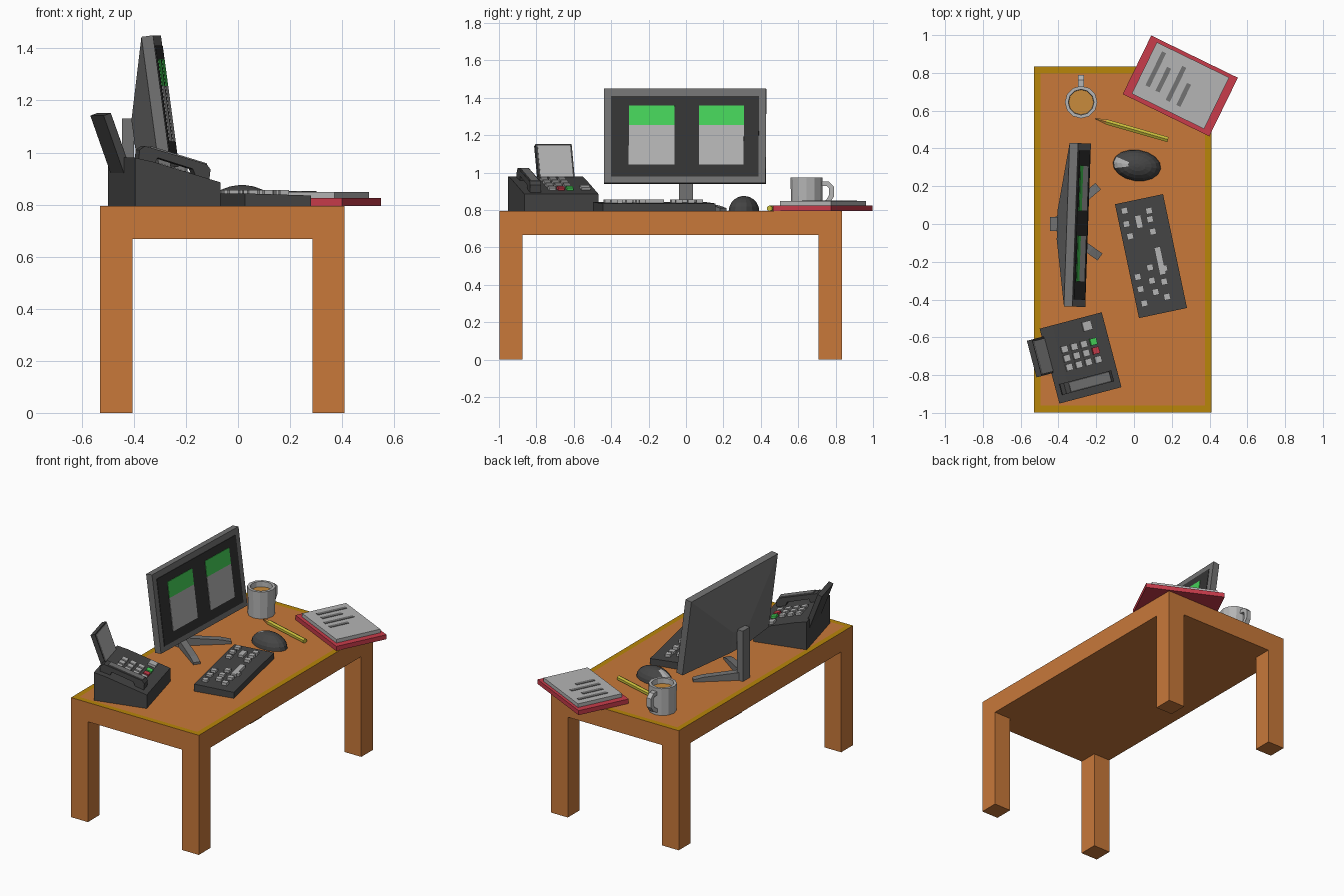
import bpy, bmesh
from math import radians, cos, sin, pi, atan2
from mathutils import Matrix, Vector

if "Cube" in bpy.data.objects:
    bpy.data.objects.remove(bpy.data.objects["Cube"])

def material(name, r, g, b):
    m = bpy.data.materials.new(name)
    m.diffuse_color = (r, g, b, 1)
    m.use_nodes = True
    m.node_tree.nodes["Principled BSDF"].inputs["Base Color"].default_value = m.diffuse_color
    return m

WOOD = material("wood", .58, .19, .042)
TRIM = material("trim", .48, .24, .003)
DARK = material("dark", .06, .06, .06)
BLACK = material("black", .035, .035, .035)
MID = material("mid_grey", .17, .17, .17)
LIGHT = material("light_grey", .46, .46, .46)
RED = material("red", .58, .045, .07)
GREEN = material("green", .06, .65, .1)
YELLOW = material("yellow", .58, .51, .045)
COFFEE = material("coffee", .58, .26, .045)
TOP = .795

def finish(name, bm, mats, frame=Matrix()):
    bmesh.ops.recalc_face_normals(bm, faces=bm.faces)
    me = bpy.data.meshes.new(name)
    bm.to_mesh(me)
    bm.free()
    for m in mats:
        me.materials.append(m)
    ob = bpy.data.objects.new(name, me)
    ob.matrix_world = frame
    bpy.context.collection.objects.link(ob)
    return ob

def place(x, y, z=0, turn=0, tilt=0):
    return (Matrix.Translation((x, y, z)) @ Matrix.Rotation(radians(turn), 4, 'Z')
            @ Matrix.Rotation(radians(tilt), 4, 'Y'))

def box(name, lo, hi, mat, frame=Matrix()):
    bm = bmesh.new()
    bmesh.ops.create_cube(bm, size=1)
    for v in bm.verts:
        v.co = Vector([(a + b) / 2 + c * (b - a) for a, b, c in zip(lo, hi, v.co)])
    return finish(name, bm, [mat], frame)

def slab(name, x, y, z, sx, sy, sz, mat, frame=Matrix()):
    """Box centred on x, y and standing on z."""
    return box(name, (x - sx/2, y - sy/2, z), (x + sx/2, y + sy/2, z + sz), mat, frame)

def prism(name, pts, width, mat, frame=Matrix()):
    """Side profile in x, z extruded along y."""
    bm = bmesh.new()
    f = bm.faces.new([bm.verts.new((x, -width/2, z)) for x, z in pts])
    r = bmesh.ops.extrude_face_region(bm, geom=[f])
    for v in r["geom"]:
        if isinstance(v, bmesh.types.BMVert):
            v.co.y += width
    return finish(name, bm, [mat], frame)

def lathe(bm, rings, n, mat_of=lambda i: 0):
    loops = [[bm.verts.new((r * cos(2*pi*k/n), r * sin(2*pi*k/n), z)) for k in range(n)]
             for r, z in rings]
    for i in range(len(loops) - 1):
        for k in range(n):
            f = bm.faces.new((loops[i][k], loops[i][(k+1) % n],
                              loops[i+1][(k+1) % n], loops[i+1][k]))
            f.material_index = mat_of(i)
    bm.faces.new(loops[0])
    bm.faces.new(loops[-1]).material_index = mat_of(len(loops) - 1)

# Desk: top with an inset trim border, four legs
desk = bmesh.new()
bmesh.ops.create_cube(desk, size=1)
for v in desk.verts:
    v.co = Vector((-.06 + v.co.x * .94, -.082 + v.co.y * 1.83, (.667 + TOP)/2 + v.co.z * (TOP - .667)))
lid = max(desk.faces, key=lambda f: f.calc_center_median().z)
for f in bmesh.ops.inset_region(desk, faces=[lid], thickness=.05)["faces"]:
    f.material_index = 1
finish("desk_top", desk, [WOOD, TRIM])
for x in (-.468, .348):
    for y in (-.935, .771):
        slab("desk_leg", x, y, 0, .124, .124, .667, WOOD)

# Monitor: tilted panel with a bulging back
mon = place(-.243, -.007, .945, -2, -7.7)
bm = bmesh.new()
levels = [(0, .433, 0, .51), (-.045, .433, 0, .51), (-.138, .08, .06, .2)]
loops = [[bm.verts.new((x, y, z)) for y, z in ((-w, a), (w, a), (w, b), (-w, b))]
         for x, w, a, b in levels]
for a, b in zip(loops, loops[1:]):
    for k in range(4):
        bm.faces.new((a[k], a[(k+1) % 4], b[(k+1) % 4], b[k]))
bm.faces.new(loops[0])
bm.faces.new(loops[-1])
finish("monitor_case", bm, [MID], mon)
box("screen", (-.01, -.395, .035), (.003, .395, .47), BLACK, mon)
for y0, y1 in ((-.3, -.055), (.075, .315)):
    box("window_body", (0, y0, .098), (.006, y1, .313), LIGHT, mon)
    box("window_header", (0, y0, .313), (.006, y1, .417), GREEN, mon)

# Monitor stand: column and two splayed feet
box("stand_column", (-.445, -.038, TOP), (-.4, .038, 1.13), MID)
box("stand_bracket", (-.41, -.03, 1.03), (-.36, .03, 1.1), MID)
for tip in (Vector((-.19, .2)), Vector((-.18, -.175))):
    d = tip - Vector((-.425, 0))
    n = d.length
    prism("stand_foot", [(0, TOP), (n, TOP), (n, TOP + .015), (n * .8, TOP + .03), (0, TOP + .055)],
          .045, MID, place(-.425, 0, 0, atan2(d.y, d.x) * 180 / pi))

# Phone: wedge body, handset, tilted display and keys lying on the slope
phone = place(-.283, -.709, 0, 14.8)
prism("phone_body", [(-.17, TOP), (.17, TOP), (.17, .885), (-.1, .965), (-.17, .98)], .41, DARK, phone)
slope = phone @ place(0, 0, .935, 0, 16.5)
prism("handset", [(-.145, .97), (-.142, 1.01), (-.12, 1.025), (.125, .955), (.14, .935), (.135, .89),
                  (.085, .9), (.07, .937), (-.07, .98), (-.085, .95)], .06, DARK,
      phone @ place(0, -.135))
slab("handset_grip", 0, -.135, .053, .23, .045, .006, MID, slope)
display = phone @ place(-.15, .06, .95, 0, -20)
box("phone_display", (-.03, -.1, -.02), (0, .1, .215), DARK, display)
box("phone_display_face", (-.005, -.09, .03), (.003, .09, .207), LIGHT, display)
for i in range(4):
    for j in range(3):
        mat = {(3, 2): GREEN, (3, 1): RED}.get((i, j), LIGHT)
        slab("phone_key", .007 + (i - 1.5) * .055, .017 + (j - 1) * .049, -.003, .036, .036, .018, mat, slope)
slab("phone_speed_key", .078, .155, -.003, .05, .05, .018, LIGHT, slope)

# Keyboard: base with scattered keys
keyboard = place(.09, -.17, 0, 11.9)
prism("keyboard_base", [(-.13, TOP), (.13, TOP), (.13, .835), (-.13, .843)], .616, DARK, keyboard)
keys = [(-.05, .07), (-.04, .0), (-.02, -.065), (.08, .07), (.085, .025), (.1, -.04),
        (.02, -.28), (.085, -.23), (.095, -.3), (.16, -.235), (.035, -.345), (.115, -.36),
        (.175, -.385), (.055, -.42), (.16, -.305)]
for x, y in keys:
    slab("key", 0, 0, .83, .034, .034, .026, LIGHT, place(x, y, 0, 11.9))
slab("space_key", 0, 0, .83, .034, .15, .026, LIGHT, place(.138, -.195, 0, 11.9))
slab("shift_key", 0, 0, .83, .034, .07, .026, LIGHT, place(.026, .012, 0, 11.9))

# Mouse: half ellipsoid with two buttons on its left end
bm = bmesh.new()
lathe(bm, [(cos(a), sin(a)) for a in (0, .3, .6, .9, 1.2, 1.45)], 16)
for f in bm.faces:
    c = f.calc_center_median()
    a = abs(abs(atan2(c.y, c.x)) - pi)
    if c.z > .25 and .45 < c.xy.length and .15 < a < .4 and len(f.verts) == 4:
        f.material_index = 1
for v in bm.verts:
    v.co = Vector((v.co.x * .128, v.co.y * .082, v.co.z * .08))
finish("mouse", bm, [DARK, LIGHT], place(.015, .31, TOP, -8))

# Mug: lathed cup filled with coffee, with a loop handle
bm = bmesh.new()
lathe(bm, [(.083, 0), (.086, .18), (.068, .18), (.066, .145)], 12, lambda i: int(i == 3))
finish("mug", bm, [LIGHT, COFFEE], place(-.28, .645, TOP))
prism("mug_handle", [(.075, .158), (.118, .158), (.145, .132), (.145, .075), (.118, .035), (.075, .015),
                     (.075, .04), (.105, .06), (.12, .085), (.12, .122), (.107, .133), (.075, .133)],
      .032, LIGHT, place(-.28, .645, TOP, 90))

# Pencil: hexagonal rod with a sharpened end
bm = bmesh.new()
lathe(bm, [(.016, 0), (.016, .34), (.005, .39), (.001, .402)], 6,
      lambda i: (0, 1, 2, 2)[i])
finish("pencil", bm, [YELLOW, COFFEE, BLACK], place(.18, .447, TOP + .014, -16, -90))

# Clipboard with a stack of paper and text lines
board = place(.245, .731, 0, -26)
slab("clipboard", 0, 0, TOP, .51, .345, .03, RED, board)
slab("paper", 0, .002, .825, .426, .303, .024, LIGHT, board)
for u, v, length in ((-.155, .022, .2), (-.095, -.01, .14), (-.025, 0, .2), (.037, -.035, .13)):
    slab("text_line", u, v, .847, .024, length, .005, MID, board)
